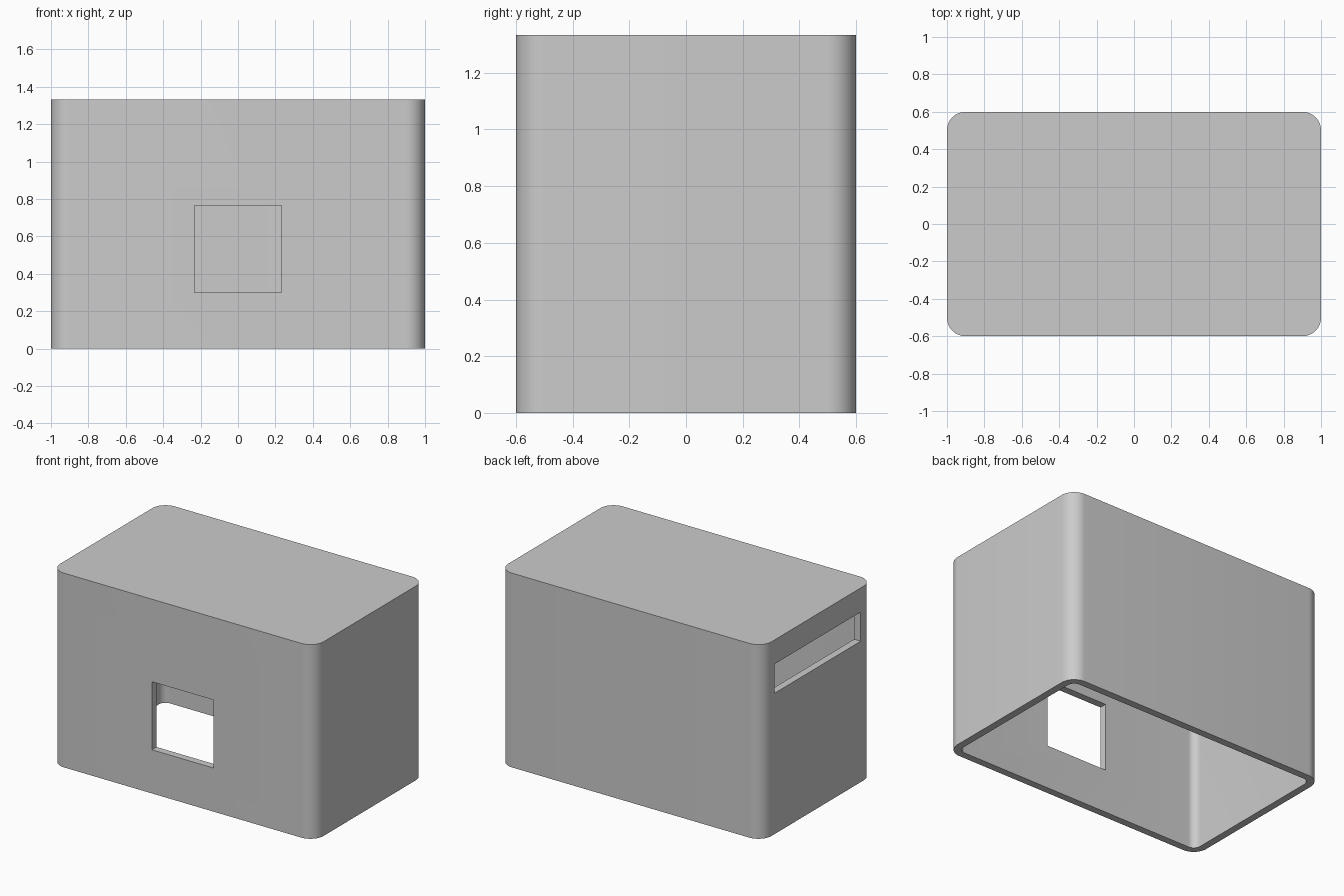
import bpy, bmesh, math

old = bpy.data.objects.get("Cube")
if old:
    bpy.data.objects.remove(old, do_unlink=True)

LENGTH, DEPTH, HEIGHT = 2.0, 1.2, 1.333
WALL, RADIUS = 0.05, 0.1

grey = bpy.data.materials.new("plain grey")
grey.use_nodes = True
colour = (0.6, 0.6, 0.6, 1)
grey.diffuse_color = colour
grey.node_tree.nodes["Principled BSDF"].inputs["Base Color"].default_value = colour


def rounded_block(name, sx, sy, z0, z1, radius, steps=12):
    """Upright block with rounded vertical edges."""
    bm = bmesh.new()
    ring = []
    for i, (kx, ky) in enumerate([(1, 1), (-1, 1), (-1, -1), (1, -1)]):
        for s in range(steps + 1):
            a = math.pi / 2 * (i + s / steps)
            ring.append(bm.verts.new((kx * (sx / 2 - radius) + radius * math.cos(a),
                                      ky * (sy / 2 - radius) + radius * math.sin(a), z0)))
    base = bm.faces.new(ring)
    top = bmesh.ops.extrude_face_region(bm, geom=[base])["geom"]
    bmesh.ops.translate(bm, vec=(0, 0, z1 - z0),
                        verts=[v for v in top if isinstance(v, bmesh.types.BMVert)])
    bmesh.ops.recalc_face_normals(bm, faces=bm.faces)
    return finish(name, bm)


def box(name, centre, size):
    bm = bmesh.new()
    bmesh.ops.create_cube(bm, size=1)
    bmesh.ops.scale(bm, vec=size, verts=bm.verts)
    bmesh.ops.translate(bm, vec=centre, verts=bm.verts)
    return finish(name, bm)


def finish(name, bm):
    mesh = bpy.data.meshes.new(name)
    bm.to_mesh(mesh)
    bm.free()
    mesh.materials.append(grey)
    obj = bpy.data.objects.new(name, mesh)
    bpy.context.collection.objects.link(obj)
    return obj


# Outer shell
cover = rounded_block("cover", LENGTH, DEPTH, 0, HEIGHT, RADIUS)

# Hollow inside open at the bottom, square front window, side slot on the -x wall
cutters = [
    rounded_block("hollow", LENGTH - 2 * WALL, DEPTH - 2 * WALL,
                  -0.1, HEIGHT - WALL, RADIUS - WALL),
    box("front_window", (0, -DEPTH / 2, 0.533), (0.467, 0.3, 0.467)),
    box("side_slot", (-LENGTH / 2, 0, 1.067), (0.3, 0.933, 0.2)),
]

bpy.ops.object.select_all(action='DESELECT')
bpy.context.view_layer.objects.active = cover
cover.select_set(True)
for cutter in cutters:
    cutter.hide_render = True
    cut = cover.modifiers.new(cutter.name, 'BOOLEAN')
    cut.operation = 'DIFFERENCE'
    cut.solver = 'EXACT'
    cut.object = cutter
    bpy.ops.object.modifier_apply(modifier=cut.name)
    bpy.data.objects.remove(cutter, do_unlink=True)

bpy.ops.object.shade_smooth_by_angle(angle=math.radians(30))
